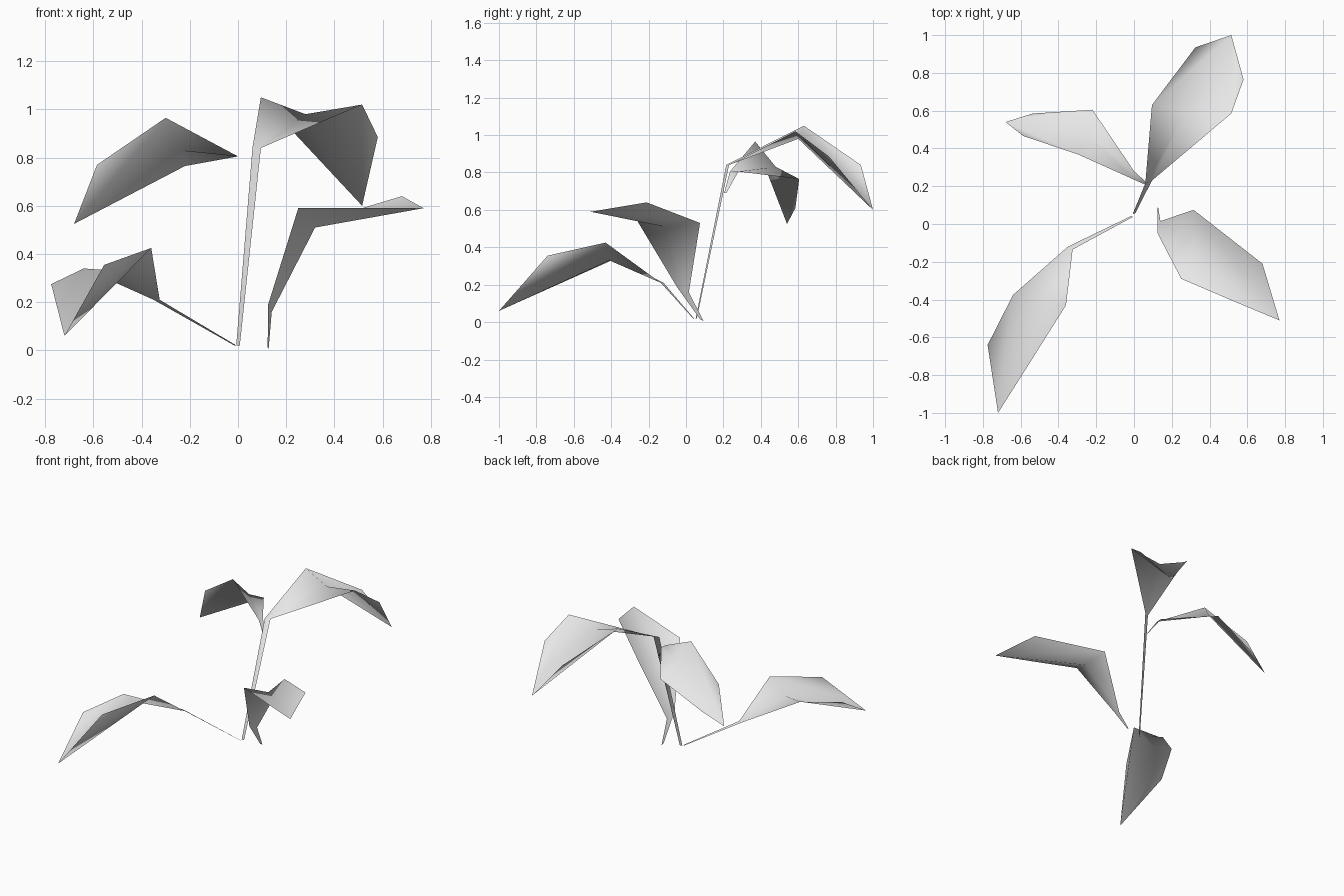
import bpy
import bmesh
from mathutils import Vector

cube = bpy.data.objects.get("Cube")
if cube:
    bpy.data.objects.remove(cube, do_unlink=True)

# Single pale grey for the whole plant
grey = bpy.data.materials.new("pale_grey")
grey.use_nodes = True
colour = (0.8, 0.8, 0.8, 1.0)
grey.diffuse_color = colour
grey.node_tree.nodes["Principled BSDF"].inputs["Base Color"].default_value = colour


def make_leaf(name, root, root_width, neck, left, right, middle, tip):
    """Flat stalk from the root to the neck, then a creased blade to the tip."""
    neck_left, neck_right = Vector(neck[0]), Vector(neck[1])
    across = (neck_right - neck_left).normalized() * root_width / 2
    root = Vector(root)
    bm = bmesh.new()

    def vert(position):
        return bm.verts.new(position)

    root_left, root_right = vert(root - across), vert(root + across)
    neck_left, neck_right = vert(neck_left), vert(neck_right)
    left_wide, left_far = vert(left[0]), vert(left[1])
    right_wide, right_far = vert(right[0]), vert(right[1])
    rib, end = vert(middle), vert(tip)

    # Stalk
    bm.faces.new((root_left, root_right, neck_right, neck_left))
    # Rising part of the blade
    bm.faces.new((neck_left, neck_right, rib))
    bm.faces.new((neck_right, right_wide, rib))
    bm.faces.new((neck_left, rib, left_wide))
    # Drooping part of the blade
    bm.faces.new((rib, right_wide, end))
    bm.faces.new((right_wide, right_far, end))
    bm.faces.new((rib, end, left_wide))
    bm.faces.new((left_wide, end, left_far))

    mesh = bpy.data.meshes.new(name)
    bm.to_mesh(mesh)
    bm.free()
    mesh.materials.append(grey)
    mesh.shade_smooth()
    leaf = bpy.data.objects.new(name, mesh)
    bpy.context.collection.objects.link(leaf)
    return leaf


# Low leaf reaching forward to the right
make_leaf("front_right_leaf", root=(-0.01, 0.04, 0.02), root_width=0.01,
          neck=((-0.325, -0.135, 0.21), (-0.35, -0.12, 0.21)),
          left=((-0.36, -0.43, 0.425), (-0.555, -0.74, 0.355)),
          right=((-0.64, -0.375, 0.34), (-0.775, -0.64, 0.275)),
          middle=(-0.5, -0.41, 0.33), tip=(-0.72, -1, 0.06))

# Tall leaf on the main stem
make_leaf("tall_back_leaf", root=(0, 0.055, 0.02), root_width=0.016,
          neck=((0.06, 0.215, 0.84), (0.095, 0.23, 0.84)),
          left=((0.095, 0.63, 1.05), (0.325, 0.935, 0.84)),
          right=((0.515, 0.585, 1.02), (0.58, 0.765, 0.885)),
          middle=(0.28, 0.6, 0.98), tip=(0.515, 1, 0.6))

# Leaf rising from the ground to the left
make_leaf("front_left_leaf", root=(0.125, 0.085, 0.01), root_width=0.02,
          neck=((0.14, 0.015, 0.16), (0.125, -0.05, 0.19)),
          left=((0.315, 0.075, 0.53), (0.68, -0.21, 0.64)),
          right=((0.25, -0.29, 0.59), (0.53, -0.41, 0.59)),
          middle=(0.32, -0.115, 0.51), tip=(0.77, -0.51, 0.59))

# Side leaf branching off the main stem
make_leaf("side_branch_leaf", root=(0.07, 0.21, 0.69), root_width=0.012,
          neck=((0, 0.235, 0.805), (0, 0.28, 0.805)),
          left=((-0.3, 0.37, 0.965), (-0.585, 0.465, 0.77)),
          right=((-0.22, 0.605, 0.765), (-0.535, 0.585, 0.61)),
          middle=(-0.25, 0.48, 0.83), tip=(-0.68, 0.54, 0.525))
